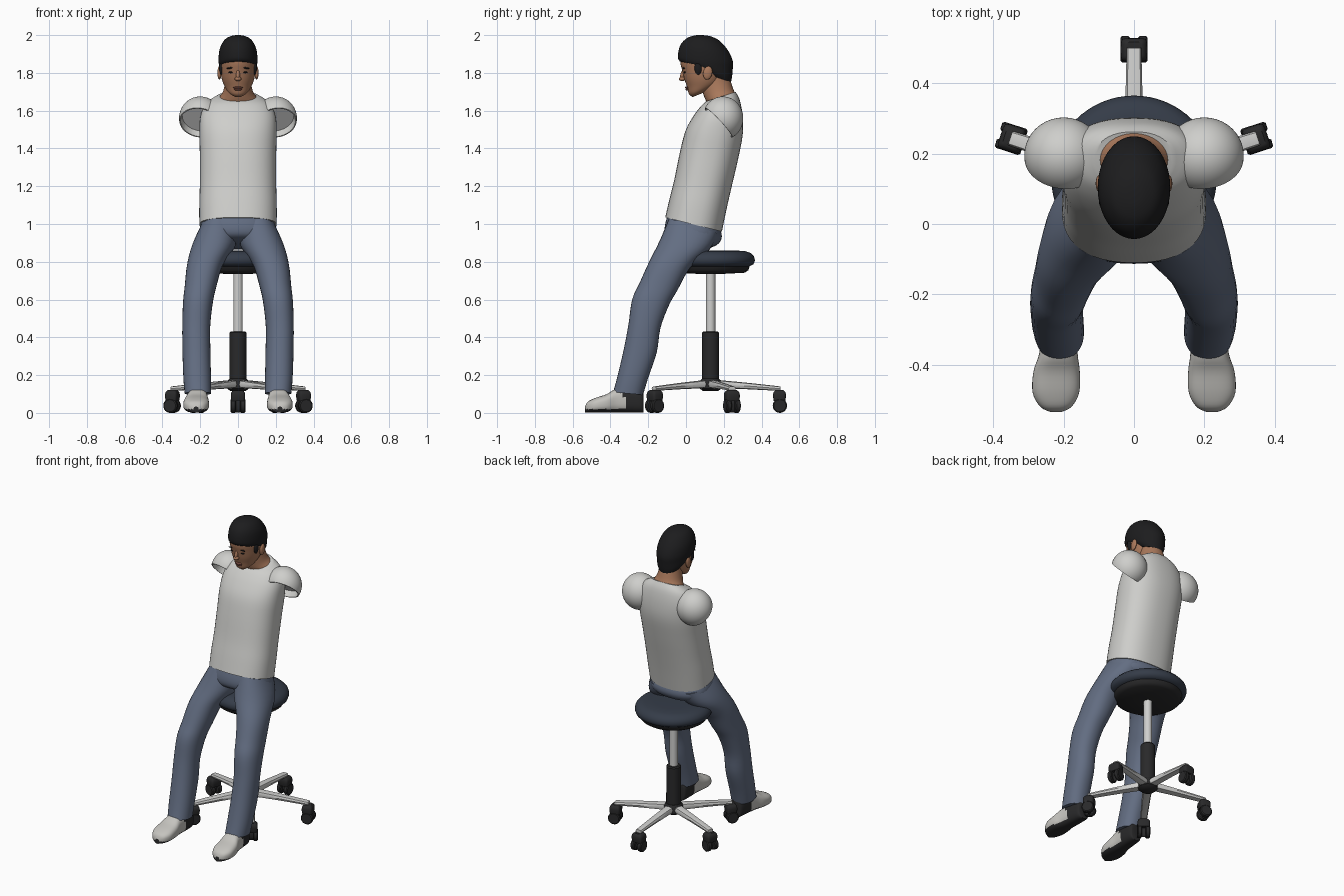
import bpy, bmesh, math
from mathutils import Vector, Matrix

if "Cube" in bpy.data.objects:
    bpy.data.objects.remove(bpy.data.objects["Cube"])

def mat(name, r, g, b):
    m = bpy.data.materials.new(name)
    m.diffuse_color = (r, g, b, 1)
    m.use_nodes = True
    m.node_tree.nodes["Principled BSDF"].inputs["Base Color"].default_value = m.diffuse_color
    return m

SHIRT = mat("shirt off white", 0.62, 0.62, 0.60)
LINING = mat("sleeve lining white", 0.9, 0.9, 0.9)
DENIM = mat("denim blue", 0.125, 0.155, 0.225)
SKIN = mat("skin brown", 0.40, 0.19, 0.105)
LIPS = mat("lip brown", 0.24, 0.09, 0.065)
HAIR = mat("hair black", 0.012, 0.012, 0.013)
SEAT = mat("seat navy", 0.035, 0.045, 0.065)
METAL = mat("metal grey", 0.62, 0.62, 0.61)
BLACK = mat("black plastic", 0.022, 0.022, 0.023)
SHOE = mat("shoe grey white", 0.56, 0.55, 0.52)

def finish(name, bm, mats, angle=40):
    bmesh.ops.recalc_face_normals(bm, faces=bm.faces)
    me = bpy.data.meshes.new(name)
    bm.to_mesh(me)
    bm.free()
    for m in mats:
        me.materials.append(m)
    for p in me.polygons:
        p.use_smooth = True
    me.set_sharp_from_angle(angle=math.radians(angle))
    ob = bpy.data.objects.new(name, me)
    bpy.context.collection.objects.link(ob)
    return ob

def loft(name, rings, mats, n=32, power=2.0, steps=4, rule=None):
    """Smooth skin through rings, each a (centre, u axis, v axis)."""
    flat = [[x for vec in r for x in vec] for r in rings]
    path = []
    for i in range(len(flat) - 1):
        a, b, c, d = flat[max(i - 1, 0)], flat[i], flat[i + 1], flat[min(i + 2, len(flat) - 1)]
        for k in range(steps):
            t = k / steps
            path.append([0.5 * (2*q + (r-p)*t + (2*p-5*q+4*r-s)*t*t + (3*q-p-3*r+s)*t**3)
                         for p, q, r, s in zip(a, b, c, d)])
    path.append(flat[-1])
    bm = bmesh.new()
    loops = []
    for f in path:
        c, u, v = Vector(f[:3]), Vector(f[3:6]), Vector(f[6:])
        loop = []
        for j in range(n):
            a = 2 * math.pi * j / n
            ca, sa = math.cos(a), math.sin(a)
            loop.append(bm.verts.new(c + u * math.copysign(abs(ca) ** (2 / power), ca)
                                     + v * math.copysign(abs(sa) ** (2 / power), sa)))
        loops.append(loop)
    for p, q in zip(loops, loops[1:]):
        for j in range(n):
            bm.faces.new((p[j], p[(j + 1) % n], q[(j + 1) % n], q[j]))
    bm.faces.new(loops[0])
    bm.faces.new(loops[-1])
    if rule:
        for f in bm.faces:
            f.material_index = rule(f.calc_center_median())
    return finish(name, bm, mats)

def fb(fy, fz, by, bz, w, x=0.0):
    """Ring from its front point, back point, half width and x centre."""
    return ((x, (fy + by) / 2, (fz + bz) / 2), (w, 0, 0), (0, (by - fy) / 2, (bz - fz) / 2))

def ball(name, c, r, m, rx=0.0, ry=0.0):
    bm = bmesh.new()
    bmesh.ops.create_uvsphere(bm, u_segments=24, v_segments=14, radius=1)
    bm.transform(Matrix.Translation(c) @ Matrix.Rotation(rx, 4, 'X') @ Matrix.Rotation(ry, 4, 'Y')
                 @ Matrix.Diagonal((*r, 1)))
    return finish(name, bm, [m])

def lathe(name, prof, m, n=48, frame=None, angle=40):
    """Spin an (r, z) profile about the stool axis, or about the z axis of a frame."""
    bm = bmesh.new()
    vs = [bm.verts.new((r, 0, z)) for r, z in prof]
    es = [bm.edges.new(p) for p in zip(vs, vs[1:])]
    bmesh.ops.spin(bm, geom=vs + es, cent=(0, 0, 0), axis=(0, 0, 1), angle=2 * math.pi, steps=n)
    bmesh.ops.remove_doubles(bm, verts=bm.verts, dist=1e-5)
    bm.transform(frame or Matrix.Translation((0, 0.13, 0)))
    return finish(name, bm, [m], angle)

# Stool seat and column
lathe("seat", [(0, .858), (.12, .86), (.18, .857), (.212, .847), (.23, .828), (.235, .808),
               (.228, .788), (.205, .775), (0, .772)], SEAT, 64, angle=60)
lathe("seat_pan", [(0, .78), (.208, .78), (.2, .755), (.18, .742), (.05, .735), (0, .735)], BLACK, 64)
lathe("gas_rod", [(0, .42), (.025, .42), (.025, .74), (0, .74)], METAL)
lathe("column_sleeve", [(0, .17), (.044, .17), (.044, .425), (.038, .432), (0, .432)], BLACK)
lathe("base_hub", [(0, .115), (.04, .115), (.058, .13), (.058, .165), (.045, .182), (0, .182)], BLACK)

# Five base legs, each with a twin wheel caster
for i in range(5):
    F = Matrix.Translation((0, .13, 0)) @ Matrix.Rotation(2 * math.pi * i / 5, 4, 'Z')
    leg = loft("base_leg", [((0, .03, .153), (.03, 0, 0), (0, 0, .022)),
                            ((0, .20, .142), (.025, 0, 0), (0, 0, .017)),
                            ((0, .37, .128), (.021, 0, 0), (0, 0, .012))], [METAL], n=8, power=3, steps=2)
    leg.data.transform(F)
    hood = loft("caster_hood", [((0, .365, z), (w, 0, 0), (0, d, 0)) for z, w, d in
                                ((.062, .036, .03), (.085, .038, .034), (.108, .036, .032), (.12, .024, .022))],
                [BLACK], n=24, power=5, steps=2)
    hood.data.transform(F)
    bar = loft("caster_axle", [((x, .367, .038), (0, .012, 0), (0, 0, .035)) for x in (-.012, .012)],
               [BLACK], n=12, steps=1)
    bar.data.transform(F)
    for s in (-1, 1):
        W = F @ Matrix.Translation((s * .025, .367, .038)) @ Matrix.Rotation(math.pi / 2, 4, 'Y')
        lathe("caster_wheel", [(0, -.014), (.032, -.014), (.038, -.009), (.038, .009), (.032, .014), (0, .014)],
              BLACK, 24, W)

# Shirt body
loft("shirt_body", [fb(-.11, 1.035, .19, .96, .205), fb(-.088, 1.13, .215, 1.08, .205),
                    fb(-.062, 1.235, .24, 1.19, .202), fb(-.03, 1.39, .275, 1.34, .202),
                    fb(.0, 1.50, .30, 1.47, .205), fb(.045, 1.58, .30, 1.57, .198),
                    fb(.085, 1.63, .285, 1.655, .165), fb(.108, 1.65, .262, 1.70, .11)],
     [SHIRT], n=48, power=2.35)

# Short sleeves: rounded shoulders cut open toward the front and below
for s in (-1, 1):
    bm = bmesh.new()
    bmesh.ops.create_uvsphere(bm, u_segments=40, v_segments=28, radius=1)
    bm.transform(Matrix.Translation((s * .2, .195, 1.56)) @ Matrix.Diagonal((.112, .108, .115, 1)))
    bmesh.ops.bisect_plane(bm, geom=bm.verts[:] + bm.edges[:] + bm.faces[:], plane_co=(0, .15, 1.525),
                           plane_no=(s * .12, -.73, -.68), clear_outer=True)
    cap = bmesh.ops.holes_fill(bm, edges=[e for e in bm.edges if e.is_boundary], sides=0)["faces"]
    bmesh.ops.recalc_face_normals(bm, faces=bm.faces)
    bmesh.ops.inset_region(bm, faces=cap, thickness=.006, use_even_offset=True)
    bmesh.ops.inset_region(bm, faces=cap, thickness=.004, depth=-.04)
    for f in cap:
        f.material_index = 1
    finish("sleeve", bm, [SHIRT, LINING])

# Trousers
loft("trouser_hips", [fb(-.09, 1.07, .17, 1.0, .185), fb(-.112, .99, .19, .935, .205),
                      fb(-.105, .94, .165, .89, .19), fb(-.06, .91, .10, .865, .12)],
     [DENIM], n=40, power=2.3)
for s in (-1, 1):
    rows = [(-.09, 1.03, .17, .95, .095, .10), (-.14, .91, .125, .865, .115, .128),
            (-.195, .80, .02, .765, .095, .175), (-.245, .69, -.045, .65, .084, .198),
            (-.285, .60, -.09, .57, .079, .212), (-.305, .466, -.135, .45, .074, .221),
            (-.33, .334, -.155, .32, .074, .22), (-.365, .185, -.202, .18, .073, .216),
            (-.386, .11, -.227, .095, .07, .212)]
    loft("trouser_leg", [fb(*r[:5], s * r[5]) for r in rows], [DENIM], power=2.2)
    # Shoe with dark sole and heel
    shoe = [(-.224, .025, .05, .205), (-.235, .042, .056, .207), (-.30, .05, .062, .21), (-.37, .055, .06, .215),
            (-.42, .066, .046, .22), (-.48, .066, .036, .222), (-.52, .044, .026, .222), (-.535, .014, .013, .222)]
    loft("shoe", [((s * x, y, h + .004), (w, 0, 0), (0, 0, h + .003)) for y, w, h, x in shoe],
         [SHOE, BLACK], n=40, power=2.7, rule=lambda c: int(c.z < .02 or c.y > -.325 + .12 * (.06 - c.z)))

# Neck and head
loft("neck", [fb(.112, 1.64, .262, 1.69, .104), fb(.096, 1.675, .25, 1.715, .082),
              fb(.085, 1.72, .235, 1.76, .07), fb(.09, 1.78, .22, 1.80, .065)], [SKIN])
loft("head", [fb(.035, 1.672, .08, 1.69, .026), fb(.016, 1.688, .13, 1.715, .054),
              fb(.006, 1.725, .18, 1.745, .074), fb(-.008, 1.765, .2, 1.78, .087),
              fb(-.019, 1.81, .215, 1.83, .094), fb(-.03, 1.86, .22, 1.88, .095),
              fb(-.018, 1.92, .2, 1.94, .083), fb(.03, 1.97, .15, 1.975, .045)], [SKIN], n=40)
loft("hair", [fb(.09, 1.80, .238, 1.752, .07), fb(.03, 1.835, .243, 1.775, .088),
              fb(-.034, 1.862, .247, 1.815, .1), fb(-.042, 1.90, .248, 1.86, .103),
              fb(-.028, 1.95, .225, 1.915, .095), fb(.005, 1.984, .18, 1.968, .07),
              fb(.045, 1.998, .135, 1.992, .035), fb(.08, 2.0, .1, 1.999, .008)], [HAIR], n=40)

# Face details
ball("nose_bridge", (0, -.018, 1.79), (.010, .012, .03), SKIN, -.25)
ball("nose_tip", (0, -.02, 1.768), (.018, .017, .012), SKIN)
ball("upper_lip", (0, .004, 1.722), (.026, .009, .006), LIPS)
ball("lower_lip", (0, .007, 1.712), (.022, .009, .006), LIPS)
for s in (-1, 1):
    ball("ear", (s * .098, .115, 1.80), (.011, .024, .036), SKIN, -.2)
    ball("sideburn", (s * .088, .065, 1.825), (.012, .02, .035), HAIR)
    ball("eyebrow", (s * .04, -.012, 1.826), (.022, .007, .004), HAIR, 0, s * .12)
    ball("eye", (s * .037, -.006, 1.803), (.014, .006, .005), HAIR)
